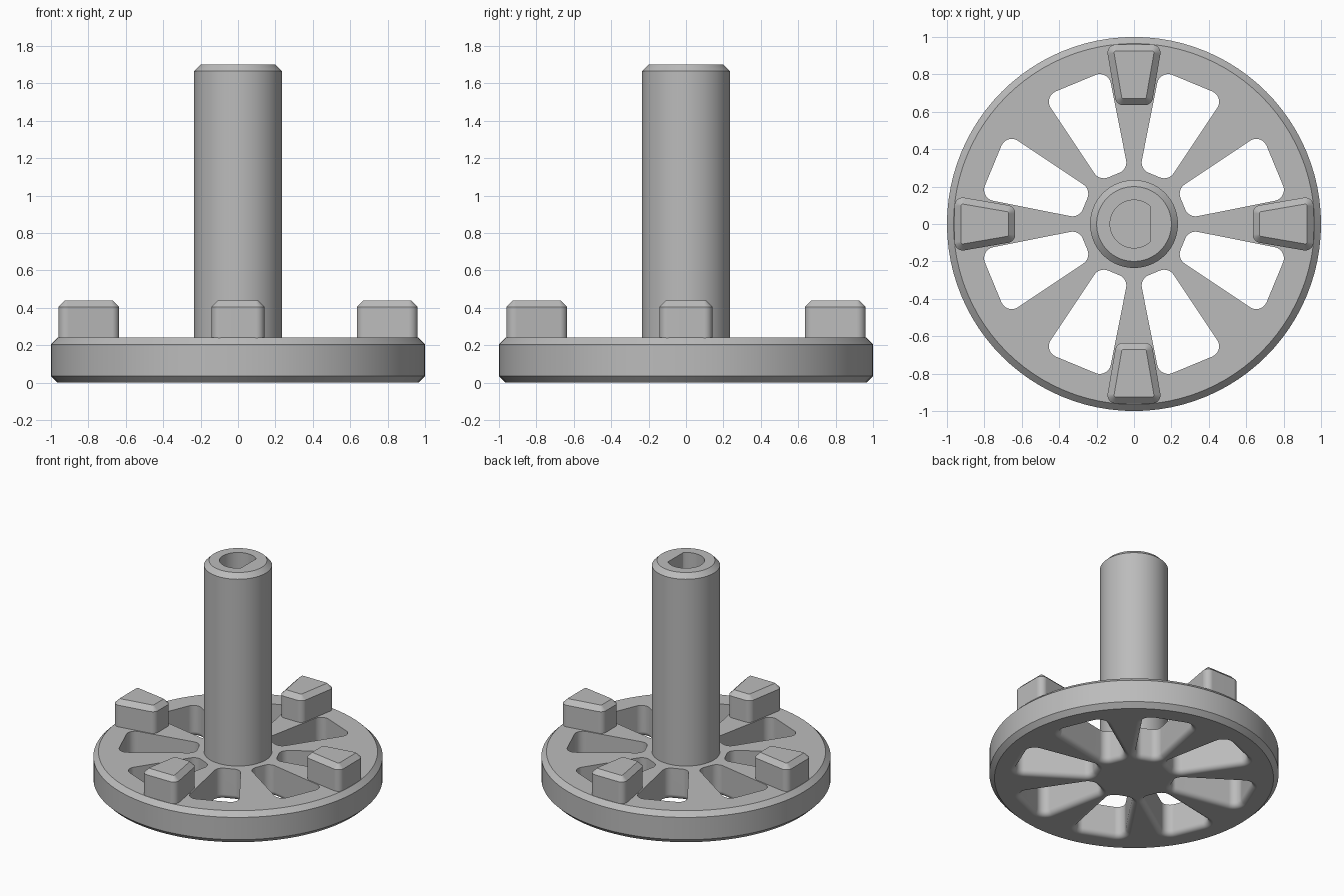
import bpy, bmesh
from math import sin, cos, pi, radians, hypot
from mathutils import Vector

if "Cube" in bpy.data.objects:
    bpy.data.objects.remove(bpy.data.objects["Cube"])

grey = bpy.data.materials.new("plain grey")
grey.use_nodes = True
GREY = (0.5, 0.5, 0.5, 1)
grey.diffuse_color = GREY
grey.node_tree.nodes["Principled BSDF"].inputs["Base Color"].default_value = GREY


def rounded(corners, r, grow, n=8):
    """Counter-clockwise convex outline with rounded corners, pushed out by grow."""
    pts = [Vector(c) for c in corners]
    out = []
    for i, p in enumerate(pts):
        a, b = (p - pts[i - 1]).normalized(), (pts[(i + 1) % len(pts)] - p).normalized()
        n1, n2 = Vector((a.y, -a.x)), Vector((b.y, -b.x))
        centre = p - r * (n1 + n2) / (1 + n1.dot(n2))
        out += [centre + (r + grow) * n1.slerp(n2, k / n) for k in range(n + 1)]
    return out


def circle(r, n=96):
    return [Vector((r * cos(2 * pi * k / n), r * sin(2 * pi * k / n))) for k in range(n)]


def loft(name, rings, angle=0.0):
    """Closed solid through (outline, height) rings, lowest first."""
    bm = bmesh.new()
    rows = [[bm.verts.new((p.x, p.y, z)) for p in outline] for outline, z in rings]
    for low, high in zip(rows, rows[1:]):
        for i in range(len(low)):
            bm.faces.new((low[i - 1], low[i], high[i], high[i - 1]))
    bm.faces.new(rows[0][::-1])
    bm.faces.new(rows[-1])
    bmesh.ops.recalc_face_normals(bm, faces=bm.faces)
    mesh = bpy.data.meshes.new(name)
    bm.to_mesh(mesh)
    bm.free()
    mesh.materials.append(grey)
    ob = bpy.data.objects.new(name, mesh)
    ob.rotation_euler.z = angle
    bpy.context.collection.objects.link(ob)
    return ob


def cut(ob, cutters):
    bpy.context.view_layer.objects.active = ob
    for c in cutters:
        mod = ob.modifiers.new("cut", "BOOLEAN")
        mod.operation, mod.solver, mod.object = "DIFFERENCE", "EXACT", c
        bpy.ops.object.modifier_apply(modifier=mod.name)
    for c in cutters:
        bpy.data.objects.remove(c)


def finish(ob):
    bpy.ops.object.select_all(action="DESELECT")
    ob.select_set(True)
    bpy.context.view_layer.objects.active = ob
    bpy.ops.object.shade_smooth_by_angle(angle=radians(30))
    mod = ob.modifiers.new("even shading", "WEIGHTED_NORMAL")
    mod.keep_sharp = True


CH = 0.035      # chamfer on all outer edges
TOP = 0.24      # upper face of the disc

# Disc with eight wedge openings, rounded over on the underside
disc = loft("disc", [(circle(1 - CH), 0), (circle(1), CH),
                     (circle(1), TOP - CH), (circle(1 - CH), TOP)])
wedge = [(0.283, -0.082), (0.815, -0.188), (0.815, 0.188), (0.283, 0.082)]
FIL, STEPS = 0.039, 6
profile = [(FIL, -0.05)]
for k in range(STEPS, -1, -1):
    t = pi / 2 * k / STEPS
    profile.append((FIL * (1 - cos(t)), FIL * (1 - sin(t))))
profile.append((0, TOP + 0.05))
cut(disc, [loft("opening_cutter", [(rounded(wedge, 0.06, g), z) for g, z in profile],
                radians(22.5 + 45 * i)) for i in range(8)])
finish(disc)

# Central shaft with a D-shaped socket in its end
SHAFT, END = 0.235, 1.7
shaft = loft("shaft", [(circle(SHAFT), TOP - 0.02), (circle(SHAFT), END - CH),
                       (circle(SHAFT - CH), END)])
d_shape = [Vector((min(p.x, 0.088), p.y)) for p in circle(0.128)]
d_shape = [p for i, p in enumerate(d_shape)
           if p.x < 0.088 or d_shape[i - 1].x < 0.088 or d_shape[(i + 1) % len(d_shape)].x < 0.088]
cut(shaft, [loft("socket_cutter", [(d_shape, 0.6), (d_shape, END + 0.1)])])
finish(shaft)

# Four tapered lugs around the rim
lug = [(0.635, -0.094), (0.96, -0.15), (0.96, 0.15), (0.635, 0.094)]
for i, side in enumerate(("left", "back", "right", "front")):
    finish(loft(side + "_lug", [(rounded(lug, 0.045, g), z) for g, z in
                                ((0, TOP - 0.02), (0, 0.405), (-CH, 0.44))], pi / 2 * i))
